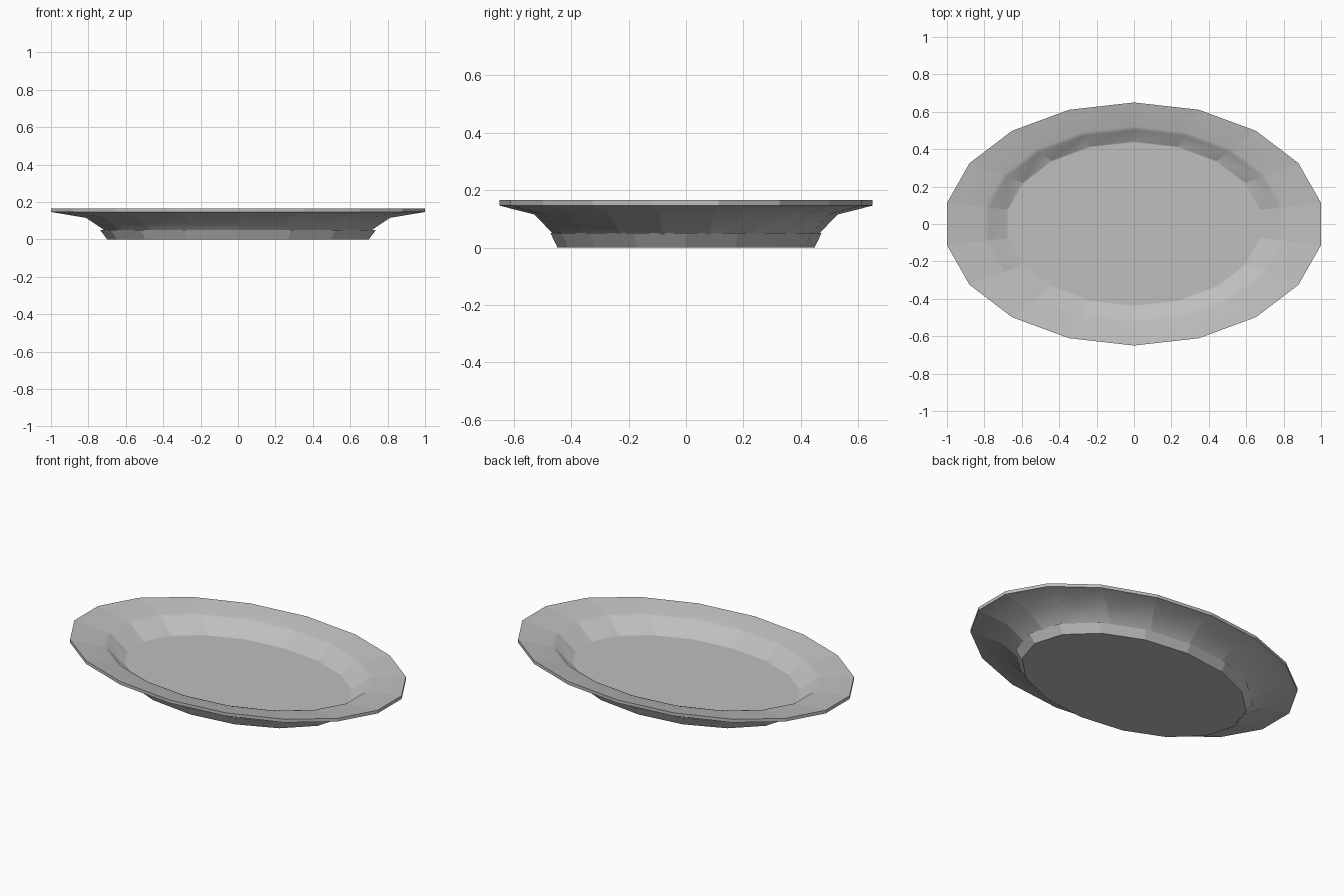
import bpy, bmesh, math

if "Cube" in bpy.data.objects:
    bpy.data.objects.remove(bpy.data.objects["Cube"], do_unlink=True)

grey = bpy.data.materials.new("plate_grey")
colour = (0.52, 0.52, 0.52, 1)
grey.diffuse_color = colour
grey.use_nodes = True
grey.node_tree.nodes["Principled BSDF"].inputs["Base Color"].default_value = colour

OVAL = 0.64  # depth of the oval relative to its width


def lathe_oval(name, profile, sides, hard_rings):
    """Sweep (radius, height) points round an oval; soft along the profile, faceted round it."""
    bm = bmesh.new()
    rings = []
    for radius, z in profile:
        angles = [math.pi / 2 + 2 * math.pi * i / sides for i in range(sides)]
        rings.append([bm.verts.new((radius * math.cos(a), OVAL * radius * math.sin(a), z))
                      for a in angles])
    for low, high in zip(rings, rings[1:]):
        for i in range(sides):
            j = (i + 1) % sides
            bm.faces.new((low[i], low[j], high[j], high[i]))
    bm.faces.new(rings[0][::-1])
    bm.faces.new(rings[-1])
    bmesh.ops.recalc_face_normals(bm, faces=bm.faces[:])
    for face in bm.faces:
        face.smooth = True
    # Sharp radial edges between facets, and sharp chosen rings
    for low, high in zip(rings, rings[1:]):
        for a, b in zip(low, high):
            bm.edges.get((a, b)).smooth = False
    for k in hard_rings:
        for i in range(sides):
            bm.edges.get((rings[k][i - 1], rings[k][i])).smooth = False
    mesh = bpy.data.meshes.new(name)
    bm.to_mesh(mesh)
    bm.free()
    mesh.materials.append(grey)
    obj = bpy.data.objects.new(name, mesh)
    bpy.context.collection.objects.link(obj)


# Dish: underside, rim edge, rim top, shoulder, sloping wall, flat floor
lathe_oval("dish", [(0.70, 0.03), (0.727, 0.05), (0.825, 0.115), (1.0154, 0.146),
                    (1.0154, 0.165), (0.815, 0.14), (0.785, 0.134), (0.69, 0.055),
                    (0.68, 0.055)], 18, (3, 4, 8))

# Foot: flared base under the dish
lathe_oval("foot", [(0.70, 0), (0.737, 0.05)], 16, (0, 1))
